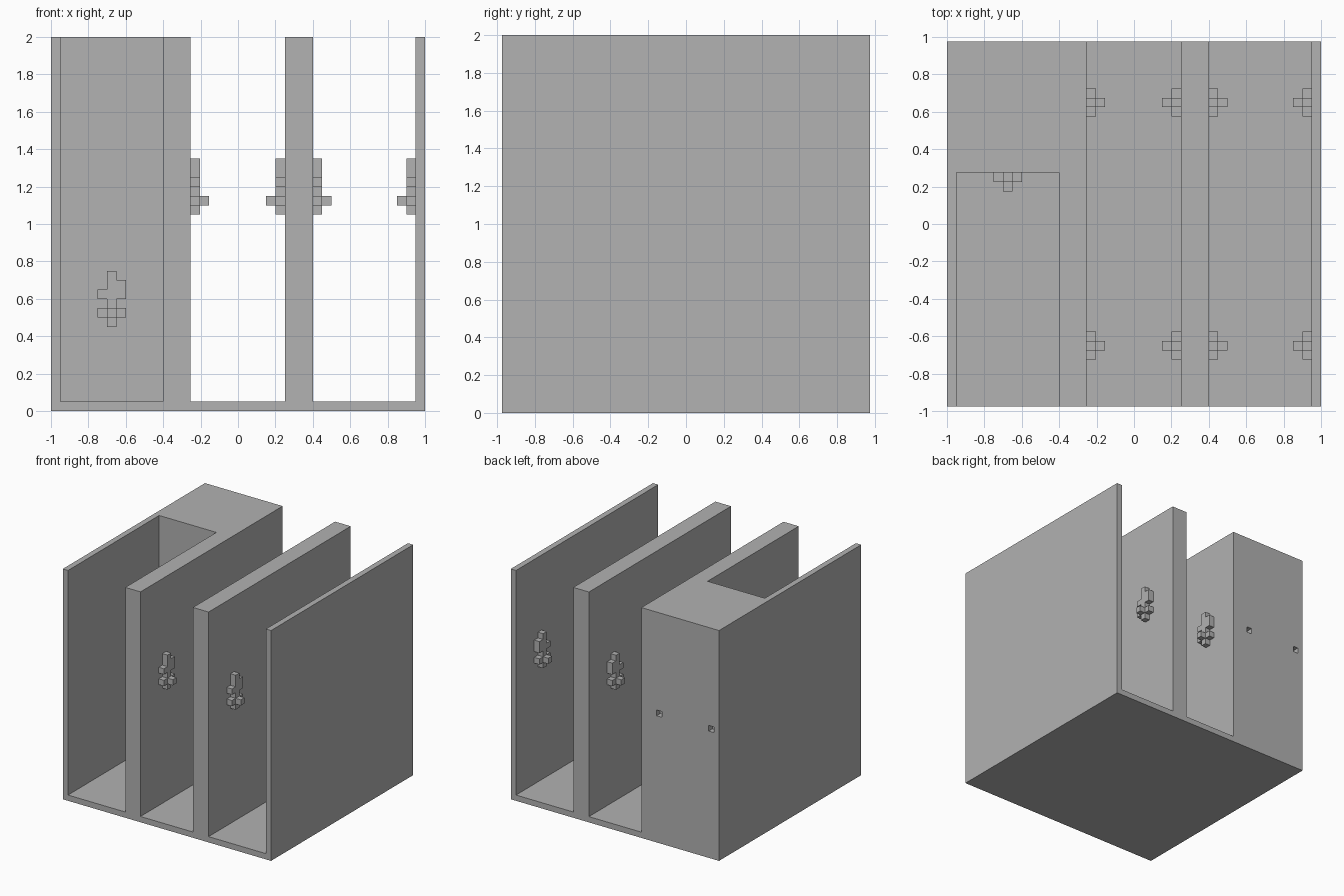
import bpy
import bmesh
from mathutils import Matrix, Vector

cube = bpy.data.objects.get("Cube")
if cube:
    bpy.data.objects.remove(cube, do_unlink=True)

grey = bpy.data.materials.new("stone grey")
grey.use_nodes = True
COLOUR = (0.445, 0.445, 0.445, 1)
grey.diffuse_color = COLOUR
grey.node_tree.nodes["Principled BSDF"].inputs["Base Color"].default_value = COLOUR

U = 0.05            # block unit
HALF_DEPTH = 0.975
EDGE = -0.254       # inner face of the thick compartment


def finish(name, bm):
    bmesh.ops.recalc_face_normals(bm, faces=bm.faces)
    mesh = bpy.data.meshes.new(name)
    bm.to_mesh(mesh)
    bm.free()
    mesh.materials.append(grey)
    obj = bpy.data.objects.new(name, mesh)
    bpy.context.collection.objects.link(obj)
    return obj


def add_box(bm, lo, hi):
    lo, hi = Vector(lo), Vector(hi)
    place = Matrix.Translation((lo + hi) / 2) @ Matrix.Diagonal((*(hi - lo), 1))
    bmesh.ops.create_cube(bm, size=1, matrix=place)


def box(name, lo, hi):
    bm = bmesh.new()
    add_box(bm, lo, hi)
    return finish(name, bm)


def carve(target, lo, hi):
    cutter = box("cutter", lo, hi)
    cutter.hide_render = True
    mod = target.modifiers.new("carve", 'BOOLEAN')
    mod.operation, mod.solver, mod.object = 'DIFFERENCE', 'EXACT', cutter
    bpy.context.view_layer.objects.active = target
    bpy.ops.object.modifier_apply(modifier=mod.name)
    bpy.data.objects.remove(cutter, do_unlink=True)


# Housing: solid block with two open corridors and a pocket open to the front
housing = box("housing", (-1, -HALF_DEPTH, 0), (1, HALF_DEPTH, 2))
for x0, x1, back in ((EDGE, 0.25, 1.2), (0.4, 0.95, 1.2), (-0.95, -0.4, 0.275)):
    carve(housing, (x0, -1.2, U), (x1, back, 2.2))

# Small square recesses in the back face
for x in (-0.95, -0.45):
    carve(housing, (x, HALF_DEPTH - U, 1.1), (x + U, 1.2, 1.1 + U))


# Wall lantern: x across, y outward from the wall, z up, in block units
LANTERN = (
    ((-0.5, 0, 0), (0.5, 1, 6)),        # stem
    ((-1.5, 0, 1), (-0.5, 1, 2)),       # lower arms
    ((0.5, 0, 1), (1.5, 1, 2)),
    ((-0.5, 1, 1), (0.5, 2, 2)),        # front knob
    ((-1.5, 0, 3), (-0.5, 1, 4)),       # short upper arm
    ((0.5, 0, 3), (1.5, 1, 5)),         # tall upper arm
)


def lantern(name, origin, across, outward):
    bm = bmesh.new()
    for lo, hi in LANTERN:
        add_box(bm, lo, hi)
    axes = Matrix((across, outward, (0, 0, 1))).transposed() * U
    for v in bm.verts:
        v.co = axes @ v.co + Vector(origin)
    return finish(name, bm)


# Lanterns in the corridors, mirrored on facing walls
for wall, x, side in (("compartment", EDGE, 1), ("divider_right", 0.25, -1),
                      ("divider_left", 0.4, 1), ("outer", 0.95, -1)):
    for place, y in (("front", -0.65), ("back", 0.65)):
        lantern(f"{wall}_lantern_{place}", (x, y, 1.05), (0, 1, 0), (side, 0, 0))

# Lantern low on the back of the pocket
lantern("pocket_lantern", (-0.675, 0.275, 0.45), (1, 0, 0), (0, -1, 0))
